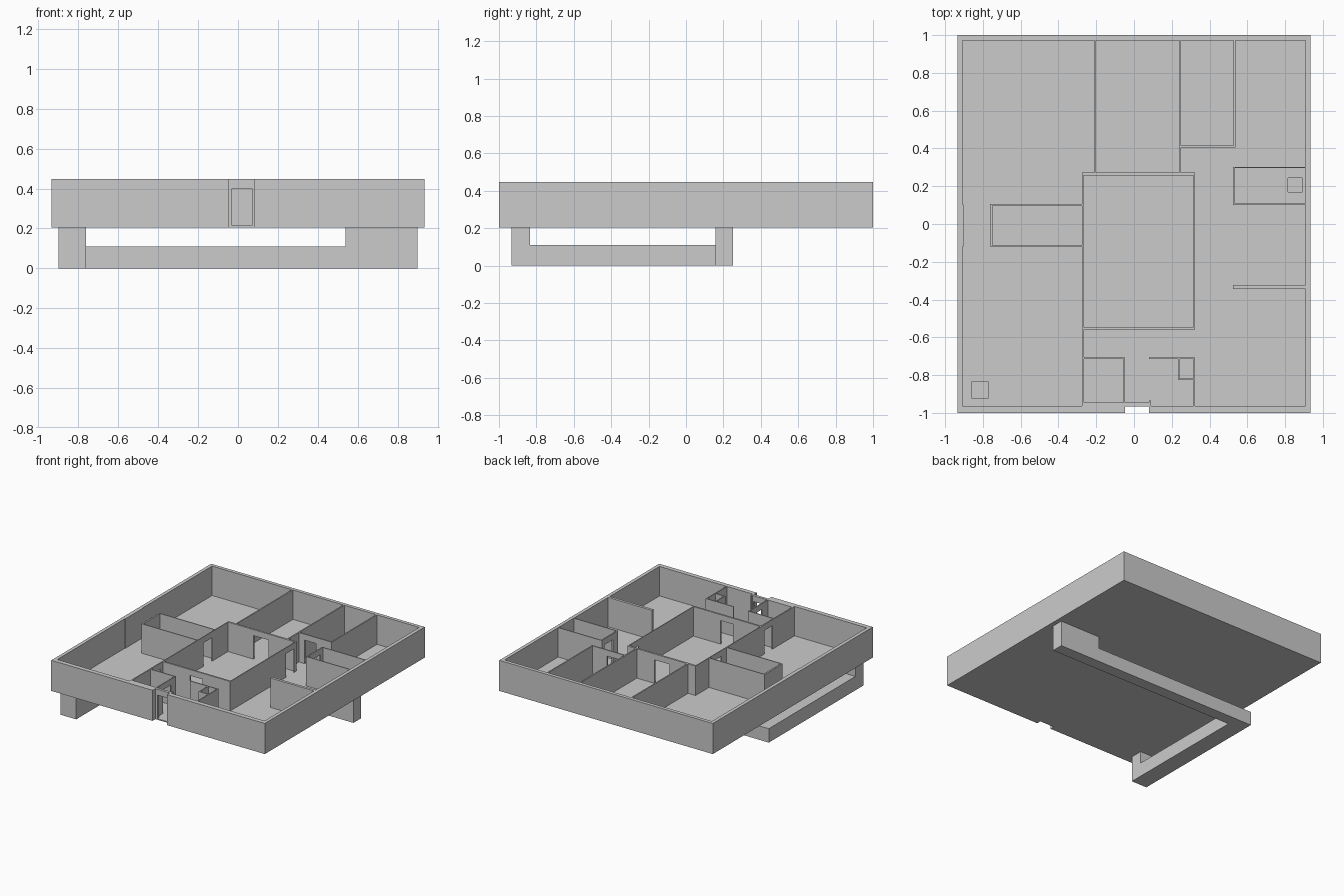
import bpy, bmesh

if "Cube" in bpy.data.objects:
    bpy.data.objects.remove(bpy.data.objects["Cube"])

FLOOR_Z, FLOOR_TOP, DOOR_TOP, WALL_TOP = 0.205, 0.214, 0.40, 0.447


def add_boxes(name, boxes):
    """One mesh object from axis-aligned boxes (x0, x1, y0, y1, z0, z1)."""
    bm = bmesh.new()
    for x0, x1, y0, y1, z0, z1 in boxes:
        verts = bmesh.ops.create_cube(bm, size=1)["verts"]
        for v in verts:
            v.co.x = x1 if v.co.x > 0 else x0
            v.co.y = y1 if v.co.y > 0 else y0
            v.co.z = z1 if v.co.z > 0 else z0
    mesh = bpy.data.meshes.new(name)
    bm.to_mesh(mesh)
    bm.free()
    obj = bpy.data.objects.new(name, mesh)
    bpy.context.collection.objects.link(obj)
    return obj


def wall(name, x0, x1, y0, y1, door=None, base=FLOOR_TOP):
    """Straight wall along its longer side, with an optional doorway (start, end)."""
    along_x = (x1 - x0) > (y1 - y0)

    def piece(a, b, z0):
        return (a, b, y0, y1, z0, WALL_TOP) if along_x else (x0, x1, a, b, z0, WALL_TOP)

    a, b = (x0, x1) if along_x else (y0, y1)
    if door:
        parts = [piece(a, door[0], base), piece(*door, DOOR_TOP), piece(door[1], b, base)]
    else:
        parts = [piece(a, b, base)]
    return add_boxes(name, parts)


def cut(obj, cutters):
    for c in cutters:
        m = obj.modifiers.new("cut", "BOOLEAN")
        m.operation, m.solver, m.object = "DIFFERENCE", "EXACT", c


# Hollow spaces: two shafts and the underground passage joining them
cutters = [
    add_boxes("left_shaft_cutter", [(-0.857, -0.772, -0.923, -0.834, 0.012, 0.3)]),
    add_boxes("right_shaft_cutter", [(0.815, 0.893, 0.17, 0.243, 0.012, 0.3)]),
    add_boxes("passage_x_cutter", [(-0.857, 0.88, 0.168, 0.241, 0.01, 0.10)]),
    add_boxes("passage_y_cutter", [(-0.859, -0.774, -0.91, 0.2, 0.011, 0.101)]),
]
for c in cutters:
    c.hide_render = True
    c.hide_viewport = False
    c.display_type = "WIRE"
door_notch = add_boxes("door_notch_cutter", [(-0.048, 0.08, -1.1, -0.965, 0.1, 0.6)])
door_notch.hide_render = True

# Floor slab
floor = add_boxes("floor", [(-0.935, 0.935, -1, 1, FLOOR_Z, FLOOR_TOP)])
cut(floor, cutters[:2] + [door_notch])

# Underground tunnel
tunnel = [
    ("tunnel_cross", (-0.90, 0.54, 0.158, 0.25, 0, 0.11)),
    ("tunnel_right_end", (0.54, 0.90, 0.158, 0.25, 0, FLOOR_Z)),
    ("tunnel_side", (-0.90, -0.763, -0.833, 0.158, 0, 0.11)),
    ("tunnel_left_end", (-0.90, -0.763, -0.933, -0.833, 0, FLOOR_Z)),
]
for name, box in tunnel:
    cut(add_boxes(name, [box]), cutters)

# Outer walls, with the front entrance set back
wall("outer_wall_left", -0.935, -0.907, -1, 1)
wall("outer_wall_right", 0.907, 0.935, -1, 1)
wall("outer_wall_back", -0.907, 0.907, 0.972, 1)
wall("outer_wall_front_left", -0.907, -0.048, -1, -0.964)
wall("outer_wall_front_right", 0.08, 0.907, -1, -0.964)
wall("entrance_wall", -0.058, 0.08, -0.965, -0.944, (-0.03, 0.07))
wall("entrance_jamb", 0.08, 0.09, -0.964, -0.935)
wall("left_wall_panel", -0.907, -0.903, -0.119, 0.103)

# Inner walls: name, x0, x1, y0, y1, doorway
inner = [
    ("back_divider_left", -0.21, -0.20, 0.272, 0.972, None),
    ("back_divider_middle", 0.24, 0.25, 0.272, 0.972, None),
    ("back_divider_right", 0.527, 0.537, 0.405, 0.972, None),
    ("back_room_front", 0.25, 0.537, 0.405, 0.415, (0.30, 0.40)),
    ("hall_back", -0.275, 0.323, 0.258, 0.273, (-0.045, 0.085)),
    ("hall_front", -0.275, 0.323, -0.559, -0.545, (-0.03, 0.08)),
    ("hall_left", -0.275, -0.268, -0.545, 0.258, (-0.05, 0.06)),
    ("hall_right", 0.316, 0.323, -0.545, 0.258, (0.14, 0.24)),
    ("left_room_end", -0.762, -0.750, -0.12, 0.105, None),
    ("left_room_back", -0.75, -0.275, 0.098, 0.105, None),
    ("left_room_front", -0.75, -0.275, -0.12, -0.113, None),
    ("right_room_end", 0.525, 0.535, 0.101, 0.303, (0.165, 0.27)),
    ("right_room_back", 0.535, 0.907, 0.296, 0.303, None),
    ("right_room_front", 0.535, 0.907, 0.101, 0.108, None),
    ("right_divider", 0.525, 0.907, -0.344, -0.323, None),
    ("vestibule_left", -0.275, -0.266, -0.964, -0.559, (-0.69, -0.59)),
    ("closet_back", -0.266, -0.048, -0.716, -0.708, None),
    ("closet_side", -0.056, -0.048, -0.944, -0.716, (-0.87, -0.77)),
    ("closet_front", -0.266, -0.056, -0.964, -0.944, None),
    ("washroom_back", 0.08, 0.323, -0.716, -0.708, None),
    ("washroom_side", 0.316, 0.323, -0.964, -0.716, None),
    ("cubicle_side", 0.234, 0.242, -0.826, -0.716, None),
    ("cubicle_front", 0.242, 0.316, -0.826, -0.818, None),
]
for name, x0, x1, y0, y1, door in inner:
    wall(name, x0, x1, y0, y1, door)
